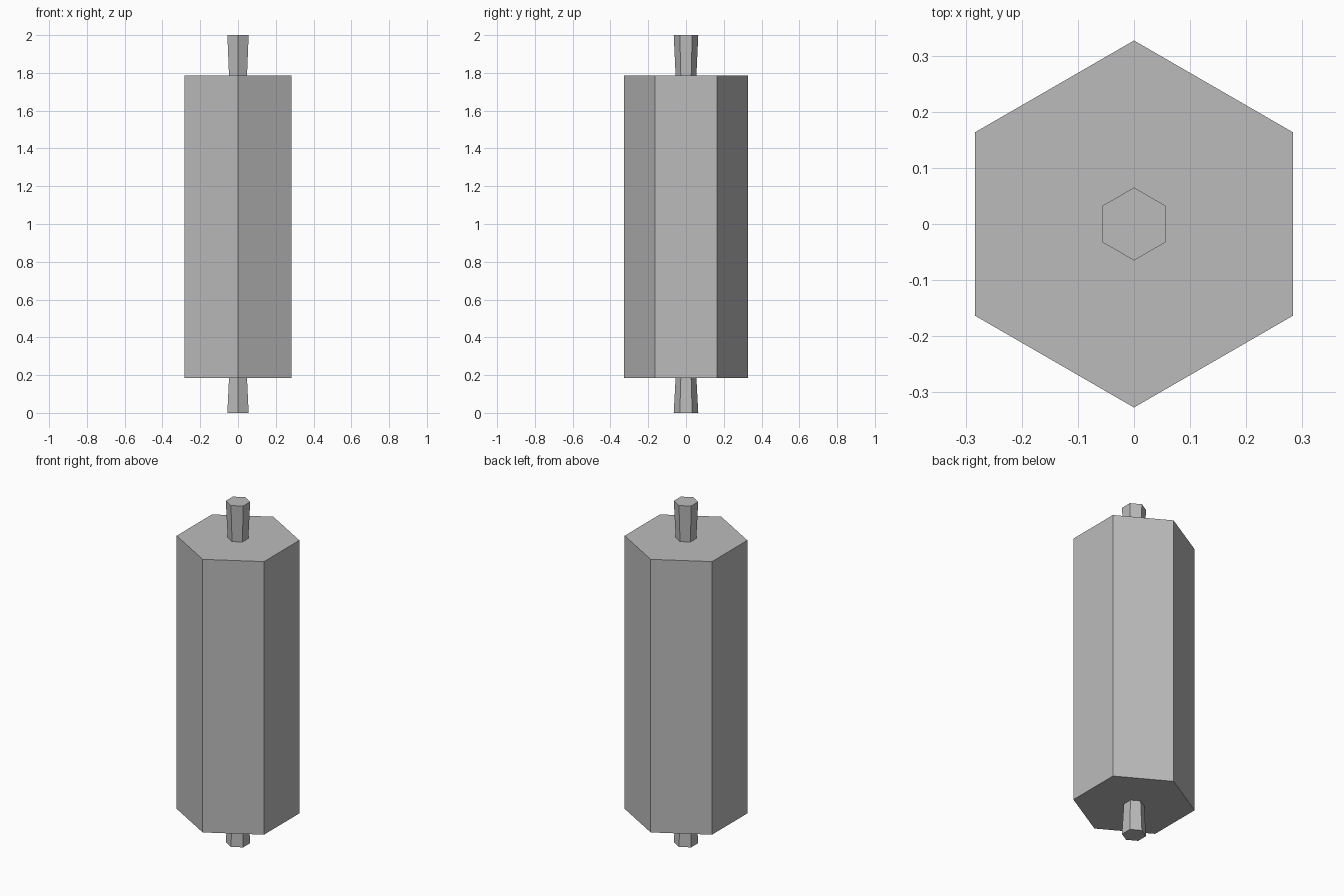
import bpy
import bmesh
from math import sin, cos, radians

if "Cube" in bpy.data.objects:
    bpy.data.objects.remove(bpy.data.objects["Cube"], do_unlink=True)

SIDES = 6

grey = bpy.data.materials.new("plain_grey")
grey.use_nodes = True
colour = (0.5, 0.5, 0.5, 1)
grey.diffuse_color = colour
grey.node_tree.nodes["Principled BSDF"].inputs["Base Color"].default_value = colour


def hex_part(name, profile):
    """Capped hexagonal solid from (radius, height) rings, corners facing front and back."""
    bm = bmesh.new()
    rings = []
    for radius, z in profile:
        angles = [radians(90 + 360 / SIDES * i) for i in range(SIDES)]
        rings.append([bm.verts.new((radius * cos(a), radius * sin(a), z)) for a in angles])
    for low, high in zip(rings, rings[1:]):
        for i in range(SIDES):
            j = (i + 1) % SIDES
            bm.faces.new((low[i], low[j], high[j], high[i]))
    bm.faces.new(rings[0][::-1])
    bm.faces.new(rings[-1])
    mesh = bpy.data.meshes.new(name)
    bm.to_mesh(mesh)
    bm.free()
    mesh.materials.append(grey)
    obj = bpy.data.objects.new(name, mesh)
    bpy.context.collection.objects.link(obj)
    return obj


# Main roller body
hex_part("roller_body", [(0.327, 0.185), (0.327, 1.785)])

# Axle ends, flaring slightly away from the body
hex_part("lower_axle", [(0.065, 0), (0.055, 0.185)])
hex_part("upper_axle", [(0.055, 1.785), (0.065, 2)])
